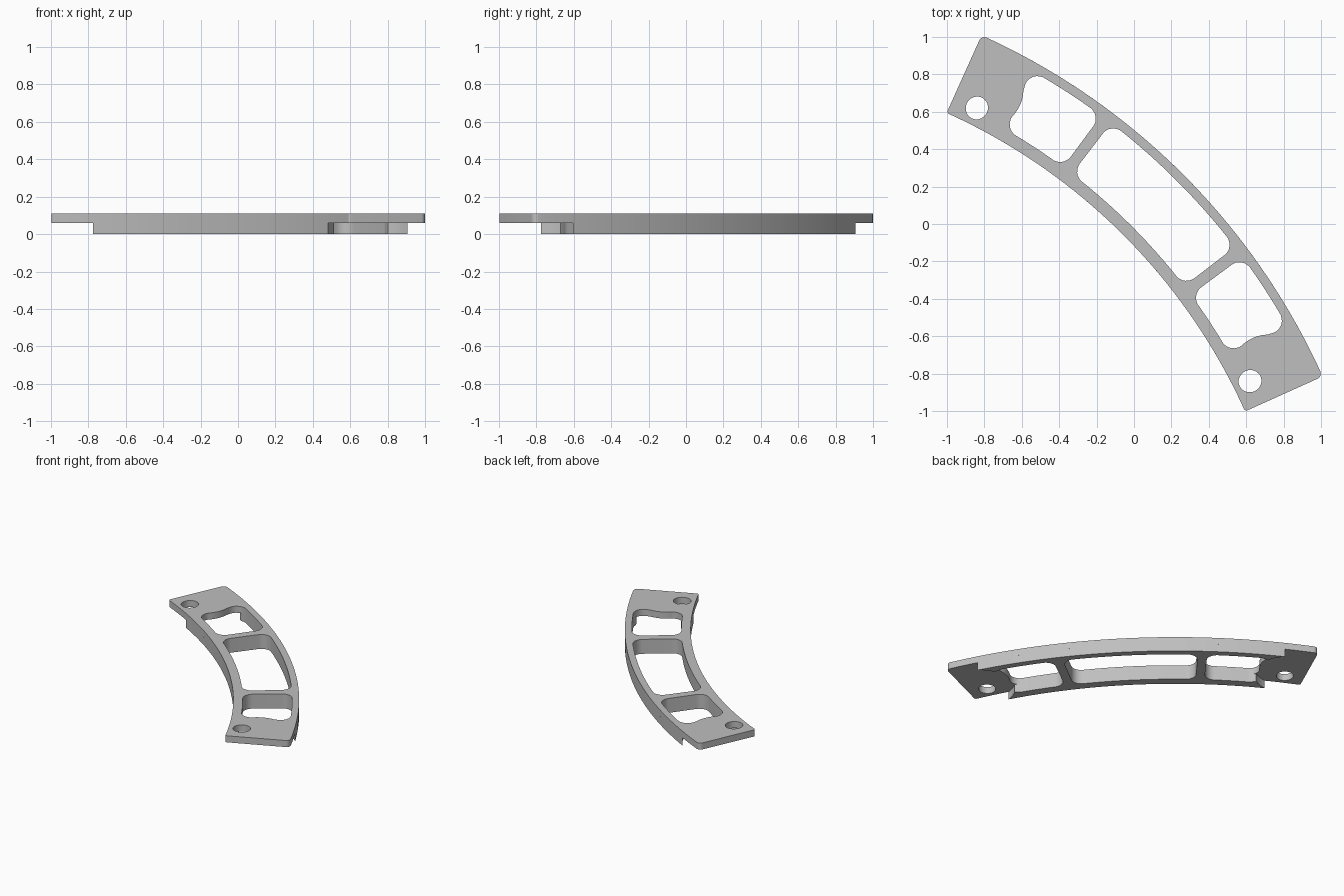
import bpy, bmesh, mathutils
from math import radians, sin, cos, tan, sqrt, pi, ceil
from mathutils import Vector

if "Cube" in bpy.data.objects:
    bpy.data.objects.remove(bpy.data.objects["Cube"])

CENTRE, MID = -2.31, 3.42              # arc centre on the diagonal, middle radius
INNER, OUTER = 3.185, 3.64             # rim radii
IN, OUT, FILLET = 3.25, 3.592, 0.07    # window radii and corner rounding
STEP, TOP = 0.06, 0.11                 # underside of the end pads, full height
PAD = 18.5                             # angle of the pad centre from the diagonal


def arc_len(deg):
    return radians(deg) * MID


def rounded(corners, segs=8):
    """Polygon of (degrees, radius, fillet) corners with filleted corners, unrolled flat."""
    pts = [Vector((arc_len(d), r)) for d, r, f in corners]
    out = []
    for i, p in enumerate(pts):
        f = corners[i][2]
        if not f:
            out.append(p)
            continue
        a = (pts[i - 1] - p).normalized()
        b = (pts[(i + 1) % len(pts)] - p).normalized()
        half = a.angle(b) / 2
        mid = p + (a + b).normalized() * (f / sin(half))
        start = p + a * (f / tan(half)) - mid
        end = p + b * (f / tan(half)) - mid
        out += [mid + start.lerp(end, k / segs).normalized() * f for k in range(segs + 1)]
    return out


def mirrored(pts):
    return [Vector((-p.x, p.y)) for p in reversed(pts)]


def bend(pts):
    """Subdivide the flat outline and wrap it around the arc centre."""
    out = []
    for i, p in enumerate(pts):
        q = pts[(i + 1) % len(pts)]
        n = max(1, ceil(abs(q.x - p.x) / 0.06))
        for k in range(n):
            u, r = p.lerp(q, k / n)
            a = pi / 4 + u / MID
            out.append(Vector((CENTRE + r * cos(a), CENTRE + r * sin(a), 0)))
    return out


def plate(name, outlines, z0, z1, material):
    """Solid plate from an outer outline followed by its holes."""
    loops = [bend(pts) for pts in outlines]
    bm = bmesh.new()
    low, high = [], []
    for loop in loops:
        first = len(low)
        low += [bm.verts.new((p.x, p.y, z0)) for p in loop]
        high += [bm.verts.new((p.x, p.y, z1)) for p in loop]
        for k in range(len(loop)):
            i, j = first + k, first + (k + 1) % len(loop)
            bm.faces.new((low[i], low[j], high[j], high[i]))
    for tri in mathutils.geometry.tessellate_polygon(loops):
        for ring in (low, high):
            bm.faces.new([ring[i] for i in tri])
    bmesh.ops.recalc_face_normals(bm, faces=bm.faces)
    mesh = bpy.data.meshes.new(name)
    bm.to_mesh(mesh)
    bm.free()
    mesh.materials.append(material)
    obj = bpy.data.objects.new(name, mesh)
    bpy.context.collection.objects.link(obj)
    return obj


def pad_arc(r, centre, radius):
    """Flat position, at radius r, on the round front of an end pad."""
    return arc_len(PAD) - sqrt(radius ** 2 - (r - centre) ** 2)


def recess(r):
    return pad_arc(r, 3.4, 0.255)


# Plain grey finish
grey = bpy.data.materials.new("plain_grey")
grey.use_nodes = True
colour = (0.52, 0.52, 0.52, 1)
grey.diffuse_color = colour
grey.node_tree.nodes["Principled BSDF"].inputs["Base Color"].default_value = colour

# Outline of the whole bracket
END = 20.75
body = rounded([(-END, INNER, 0.015), (END, INNER, 0.015), (END, OUTER, 0.03), (-END, OUTER, 0.03)])

# Middle window
middle = rounded([(-7.5, IN, FILLET), (7.5, IN, FILLET), (7.5, OUT, FILLET), (-7.5, OUT, FILLET)])

# End window, with its far wall bulging around the pad
bulge = []
for k in range(13):
    r = 3.475 - 0.15 * k / 12
    bulge.append((pad_arc(r, 3.38, 0.21) / arc_len(1), r, 0))
window = rounded([(15.3, IN, FILLET), (8.55, IN, FILLET), (8.55, OUT, FILLET),
                  (15.85, OUT, FILLET)] + bulge)

# Bolt hole
hole = [Vector((arc_len(18.36) + 0.0615 * cos(t * pi / 20), 3.278 + 0.0615 * sin(t * pi / 20)))
        for t in range(40)]

top_plate = plate("top_plate", [body, middle, window, mirrored(window), hole, mirrored(hole)],
                  STEP, TOP, grey)

# Lower frame: stops at the round pad recess, which opens into the end window
inner_tip = [Vector((recess(r), r)) for r in (INNER, 3.205, 3.225, 3.245, 3.265)]
outer_tip = [Vector((recess(r), r)) for r in (3.577, 3.6, 3.62, OUTER)]
frame_end = inner_tip + [p for p in window if p.x < recess(p.y)] + outer_tip
lower_frame = plate("lower_frame", [frame_end + mirrored(frame_end), middle], 0, STEP, grey)

# Smooth curved walls, crisp rims
bpy.ops.object.select_all(action="DESELECT")
for obj in (top_plate, lower_frame):
    obj.select_set(True)
bpy.context.view_layer.objects.active = top_plate
bpy.ops.object.shade_smooth_by_angle(angle=radians(30))
